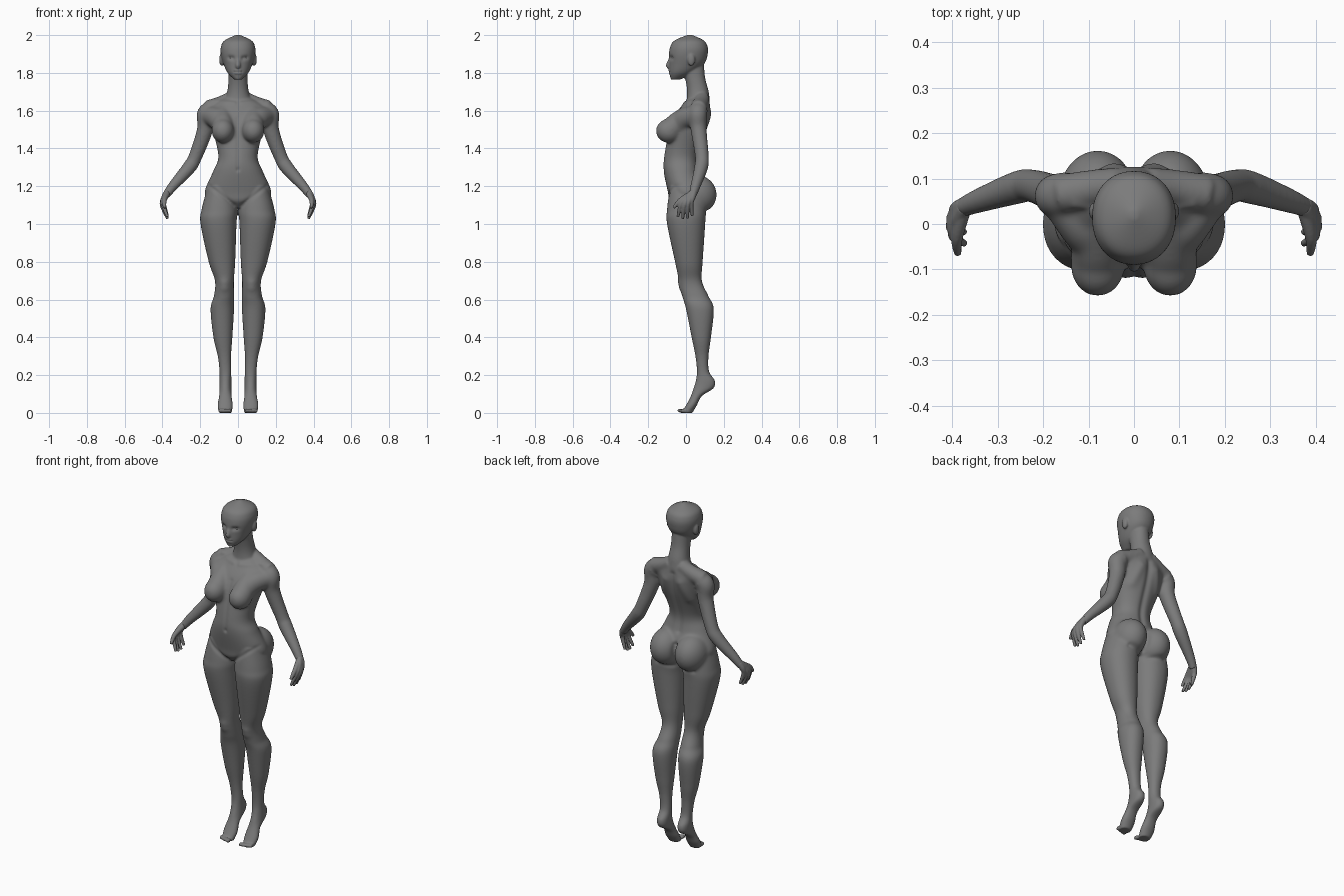
import bpy, bmesh, math
from mathutils import Vector, Matrix

if "Cube" in bpy.data.objects:
    bpy.data.objects.remove(bpy.data.objects["Cube"])

grey = bpy.data.materials.new("dark_grey")
grey.diffuse_color = (.2, .2, .2, 1)
grey.use_nodes = True
grey.node_tree.nodes["Principled BSDF"].inputs["Base Color"].default_value = grey.diffuse_color


def spline(rows, steps=8):
    """Catmull-Rom interpolation of parameter rows."""
    out = []
    last = len(rows) - 1
    for i in range(last):
        p = [rows[max(0, min(last, i + k))] for k in (-1, 0, 1, 2)]
        for s in range(steps):
            t = s / steps
            out.append([0.5 * (2 * b + (c - a) * t + (2 * a - 5 * b + 4 * c - d) * t * t
                               + (3 * b - a - 3 * c + d) * t ** 3) for a, b, c, d in zip(*p)])
    return out + [list(rows[-1])]


def skin(bm, rings):
    loops = [[bm.verts.new(p) for p in r] for r in rings]
    n = len(loops[0])
    for a, b in zip(loops, loops[1:]):
        for i in range(n):
            bm.faces.new((a[i], a[(i + 1) % n], b[(i + 1) % n], b[i]))
    bm.faces.new(loops[0][::-1])
    bm.faces.new(loops[-1])


def stack(bm, rows, side=1, power=2.15, n=40):
    """Loft of level sections: z, x centre, half width, y front, y back."""
    rings = []
    for z, xc, w, y0, y1 in spline(rows):
        ring = []
        for k in range(n):
            c, s = math.cos(math.tau * k / n), math.sin(math.tau * k / n)
            ex = math.copysign(abs(c) ** (2 / power), c)
            ey = math.copysign(abs(s) ** (2 / power), s)
            ring.append((side * (xc + ex * w), (y0 + y1) / 2 + ey * (y1 - y0) / 2, z))
        rings.append(ring)
    skin(bm, rings)


def centred(rows):
    return [(z, 0, w, f, b) for z, w, f, b in rows]


def tube(bm, rows, side=1, n=20):
    """Round limb along a path: x, y, z, radius."""
    pts = spline(rows)
    rings = []
    for i, p in enumerate(pts):
        t = Vector(pts[min(i + 1, len(pts) - 1)][:3]) - Vector(pts[max(i - 1, 0)][:3])
        t.normalize()
        u = t.cross(Vector((0, 1, 0.05))).normalized()
        v = t.cross(u)
        ring = [Vector(p[:3]) + p[3] * (u * math.cos(math.tau * k / n) + v * math.sin(math.tau * k / n))
                for k in range(n)]
        rings.append([(side * q.x, q.y, q.z) for q in ring])
    skin(bm, rings)


def ball(bm, c, r, side=1):
    m = Matrix.Translation((side * c[0], c[1], c[2])) @ Matrix.Diagonal((*r, 1))
    bmesh.ops.create_uvsphere(bm, u_segments=28, v_segments=18, radius=1, matrix=m)


def apply(ob):
    dg = bpy.context.evaluated_depsgraph_get()
    me = bpy.data.meshes.new_from_object(ob.evaluated_get(dg))
    ob.modifiers.clear()
    ob.data = me


def soften(ob, times, group=""):
    s = ob.modifiers.new("soften", 'SMOOTH')
    s.factor, s.iterations, s.vertex_group = 0.5, times, group


def finish(bm, name, voxel=None, smooth=0):
    bmesh.ops.recalc_face_normals(bm, faces=bm.faces)
    me = bpy.data.meshes.new(name)
    bm.to_mesh(me)
    bm.free()
    ob = bpy.data.objects.new(name, me)
    bpy.context.collection.objects.link(ob)
    if voxel:
        r = ob.modifiers.new("fuse", 'REMESH')
        r.mode = 'VOXEL'
        r.voxel_size = voxel
        soften(ob, smooth)
        apply(ob)
    for p in ob.data.polygons:
        p.use_smooth = True
    ob.data.materials.clear()
    ob.data.materials.append(grey)
    return ob


def stroke(ob, face, a, b, r, amt):
    """Mirrored ridge or groove from (x, z) to (x, z) on the front (-1) or back (1)."""
    dx, dz = b[0] - a[0], b[1] - a[1]
    L = dx * dx + dz * dz + 1e-9
    lo, hi = min(a[1], b[1]) - 2.5 * r, max(a[1], b[1]) + 2.5 * r
    moves = []
    for v in ob.data.vertices:
        x, z = abs(v.co.x), v.co.z
        if lo < z < hi and face * v.normal.y > 0:
            t = max(0, min(1, ((x - a[0]) * dx + (z - a[1]) * dz) / L))
            d2 = (x - a[0] - t * dx) ** 2 + (z - a[1] - t * dz) ** 2
            moves.append((v, v.normal * (amt * face * v.normal.y * math.exp(-d2 / (r * r)))))
    for v, d in moves:
        v.co += d


bm = bmesh.new()
# Torso, from crotch to neck base
stack(bm, centred([(1.085, .06, -.05, .06), (1.12, .14, -.085, .09), (1.17, .176, -.096, .105),
                   (1.28, .131, -.118, .07), (1.36, .104, -.116, .066), (1.5, .135, -.09, .112),
                   (1.57, .147, -.062, .128), (1.62, .145, -.028, .13), (1.675, .06, .02, .12)]))
# Neck and head
stack(bm, centred([(1.62, .08, 0, .13), (1.70, .057, .006, .12), (1.77, .05, -.005, .102), (1.84, .05, -.03, .095)]))
stack(bm, centred([(1.765, .02, -.08, -.03), (1.80, .055, -.088, .04), (1.85, .078, -.089, .098),
                   (1.90, .091, -.09, .115), (1.94, .09, -.083, .114), (1.972, .071, -.06, .094),
                   (2.002, .008, .01, .03)]))
# Nose
tube(bm, [(0, -.08, 1.88, .009), (0, -.093, 1.84, .013), (0, -.084, 1.828, .01)])

# Leg down to tiptoe foot, and arm down to wrist
leg = [(1.2, .095, .065, -.085, .09), (1.08, .098, .094, -.1, .105), (1, .103, .095, -.1, .102),
       (.8, .085, .07, -.058, .088), (.7, .072, .05, -.037, .084), (.62, .074, .053, -.02, .118),
       (.55, .083, .062, 0, .147), (.4, .08, .05, .03, .132), (.3, .072, .035, .05, .119),
       (.22, .067, .031, .058, .122), (.17, .067, .032, .052, .153), (.13, .067, .032, .04, .145),
       (.09, .067, .033, .026, .085), (.04, .068, .04, 0, .057), (0, .067, .033, -.026, .034)]
arm = [(.14, .07, 1.605, .048), (.168, .062, 1.58, .05), (.174, .067, 1.5, .043),
       (.224, .084, 1.36, .036), (.258, .08, 1.3, .036), (.345, .05, 1.2, .026), (.382, .034, 1.15, .02)]
for s in (1, -1):
    stack(bm, leg, s)
    tube(bm, arm, s)
    for i in range(5):  # toes
        ball(bm, (.04 + .014 * i, -.03 + .004 * i, .012), (.009, .016, .011), s)
    # Shoulder slope, chest muscle, breast, buttock, ear
    tube(bm, [(.03, .085, 1.665, .04), (.09, .078, 1.635, .042), (.16, .065, 1.61, .045)], s)
    tube(bm, [(.155, .052, 1.575, .05), (.11, 0, 1.56, .058), (.08, -.03, 1.53, .06)], s)
    tube(bm, [(.08, .01, 1.6, .035), (.08, -.045, 1.54, .055), (.08, -.075, 1.505, .06)], s)
    ball(bm, (.08, -.091, 1.493), (.06, .069, .064), s)
    ball(bm, (.08, .055, 1.155), (.088, .108, .105), s)
    ball(bm, (.086, .028, 1.87), (.014, .02, .034), s)
body = finish(bm, "body", 0.005, 6)

# Blend chest, shoulders and buttocks into the trunk
blend = body.vertex_groups.new(name="blend")
ramp = lambda t: max(0, min(1, t))
for v in body.data.vertices:
    x, y, z = abs(v.co.x), v.co.y, v.co.z
    chest = ramp((.27 - abs(z - 1.53)) / .1 - 1) * ramp((.22 - x) / .04)
    seat = ramp((.25 - abs(z - 1.155)) / .1) * ramp(y / .04) * ramp((.22 - x) / .03)
    blend.add([v.index], max(chest, seat), 'REPLACE')
soften(body, 40, "blend")
apply(body)

# Face: eye sockets, lips and mouth line
stroke(body, -1, (.03, 1.878), (.046, 1.88), .012, -.009)
for z in (1.812, 1.799):
    stroke(body, -1, (0, z), (.012, z), .006, .005)
stroke(body, -1, (0, 1.805), (.021, 1.805), .003, -.005)
# Collarbone, midline, navel, groin crease, kneecap
stroke(body, -1, (.02, 1.64), (.13, 1.652), .01, .005)
stroke(body, -1, (0, 1.56), (0, 1.3), .012, -.004)
stroke(body, -1, (0, 1.285), (0, 1.287), .009, -.006)
stroke(body, -1, (.02, 1.1), (.17, 1.215), .011, -.005)
stroke(body, -1, (.072, .685), (.072, .665), .026, .007)
# Spine, shoulder blade, cleft and fold under buttock
stroke(body, 1, (0, 1.62), (0, 1.27), .018, -.009)
stroke(body, 1, (.05, 1.58), (.085, 1.48), .025, .008)
stroke(body, 1, (0, 1.2), (0, 1.1), .012, -.015)
stroke(body, 1, (.03, 1.06), (.12, 1.075), .012, -.007)

# Hands: four fanned, curled fingers and a thumb
for s, name in ((1, "left_hand"), (-1, "right_hand")):
    bm = bmesh.new()
    for i in range(4):
        f = i - 1.3
        y, drop = .018 * f - .003, .003 * f * f
        tube(bm, [(.374, .04 + .1 * y, 1.17, .017), (.39, .02 + .5 * y, 1.14, .016),
                  (.402 - drop, y, 1.1 + drop, .012), (.373, y * 1.4 - .006, 1.027 + 2 * drop, .0075)], s)
    tube(bm, [(.376, .03, 1.16, .017), (.39, -.03, 1.125, .013), (.388, -.066, 1.085, .008)], s)
    finish(bm, name, 0.0035, 3)

# Eyes
bm = bmesh.new()
for s in (1, -1):
    ball(bm, (.037, -.063, 1.879), (.013, .011, .008), s)
finish(bm, "eyes")
